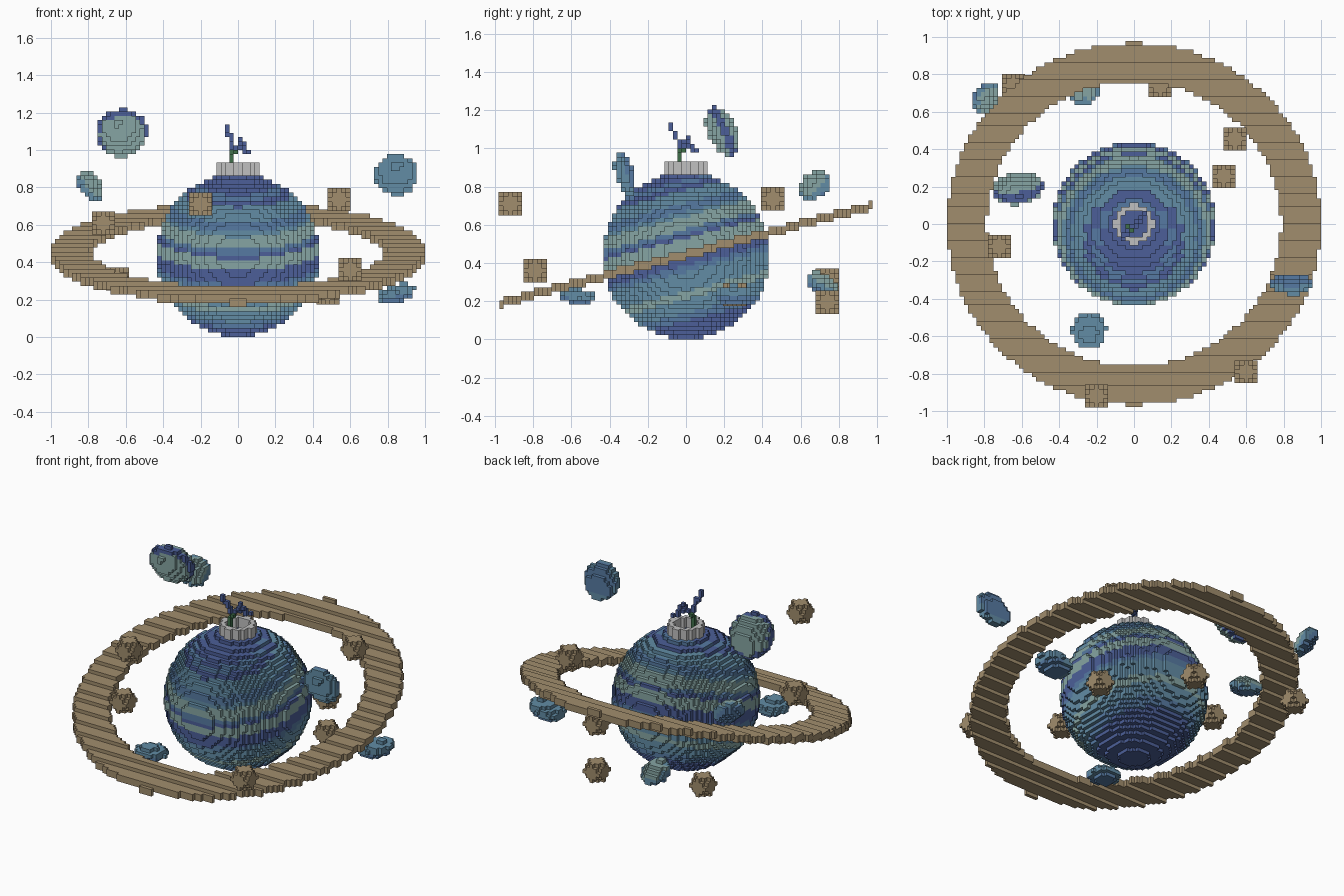
import bpy, bmesh, math
from mathutils import Vector

cube = bpy.data.objects.get("Cube")
if cube:
    bpy.data.objects.remove(cube, do_unlink=True)

V = 2 / 88                      # block size
R = 0.436                       # planet radius
C = Vector((0, 0, 0.437))       # planet centre
TILT = math.radians(14.7)
AXIS = Vector((0, -math.sin(TILT), math.cos(TILT)))


def srgb(h):
    c = [int(h[i:i + 2], 16) / 255 for i in (0, 2, 4)]
    return [(x / 12.92 if x < 0.04045 else ((x + 0.055) / 1.055) ** 2.4) for x in c] + [1]


def make_mat(name, h):
    m = bpy.data.materials.new(name)
    m.use_nodes = True
    m.diffuse_color = srgb(h)
    b = m.node_tree.nodes["Principled BSDF"]
    b.inputs["Base Color"].default_value = srgb(h)
    b.inputs["Roughness"].default_value = 0.9
    return m


MATS = [make_mat(*a) for a in (
    ("dark blue", "4C5F98"), ("mid blue", "567AA2"), ("teal blue", "628CA5"),
    ("pale green", "86A5A3"), ("sandy brown", "A18D6D"), ("light grey", "C0C0C0"),
    ("leaf green", "3F6F4A"))]
DARK, MID, TEAL, PALE, BROWN, GREY, GREEN = range(7)

SIDES = [((1, 0, 0), ((1, 0, 0), (1, 1, 0), (1, 1, 1), (1, 0, 1))),
         ((-1, 0, 0), ((0, 0, 0), (0, 0, 1), (0, 1, 1), (0, 1, 0))),
         ((0, 1, 0), ((0, 1, 0), (0, 1, 1), (1, 1, 1), (1, 1, 0))),
         ((0, -1, 0), ((0, 0, 0), (1, 0, 0), (1, 0, 1), (0, 0, 1))),
         ((0, 0, 1), ((0, 0, 1), (1, 0, 1), (1, 1, 1), (0, 1, 1))),
         ((0, 0, -1), ((0, 0, 0), (0, 1, 0), (1, 1, 0), (1, 0, 0)))]


def build(name, cells):
    """Make a mesh of the outer faces of a dict of cell -> material index."""
    bm = bmesh.new()
    verts = {}
    used = sorted(set(cells.values()))
    for (i, j, k), m in cells.items():
        for (a, b, c), corners in SIDES:
            if (i + a, j + b, k + c) in cells:
                continue
            loop = []
            for p, q, r in corners:
                key = (i + p, j + q, k + r)
                if key not in verts:
                    verts[key] = bm.verts.new(Vector(key) * V)
                loop.append(verts[key])
            bm.faces.new(loop).material_index = used.index(m)
    me = bpy.data.meshes.new(name)
    bm.to_mesh(me)
    bm.free()
    for m in used:
        me.materials.append(MATS[m])
    ob = bpy.data.objects.new(name, me)
    bpy.context.collection.objects.link(ob)
    return ob


def fill(center, half, rule):
    """Sample a rule (point -> material index or None) on the block grid."""
    lo = [math.floor((center[a] - half[a]) / V) - 1 for a in range(3)]
    hi = [math.ceil((center[a] + half[a]) / V) + 1 for a in range(3)]
    cells = {}
    for i in range(lo[0], hi[0]):
        for j in range(lo[1], hi[1]):
            for k in range(lo[2], hi[2]):
                m = rule(Vector((i + 0.5, j + 0.5, k + 0.5)) * V)
                if m is not None:
                    cells[i, j, k] = m
    return cells


# Planet with bands across its tilted axis: (lower limit, colour)
BANDS = [(0.385, DARK), (0.362, MID), (0.335, DARK), (0.27, TEAL), (0.225, MID),
         (0.20, TEAL), (0.135, PALE), (0.11, MID), (0.09, DARK), (0.025, PALE),
         (-0.05, DARK), (-0.08, MID), (-0.18, TEAL), (-0.22, PALE), (-0.29, TEAL),
         (-0.33, MID), (-9, DARK)]


def planet_rule(p):
    if (p - C).length > R:
        return None
    d = (p - C).dot(AXIS)
    return next(m for low, m in BANDS if d >= low)


build("planet", fill(C, (R, R, R), planet_rule))


# Tilted ring, two blocks thick
def ring_rule(p):
    r = math.hypot(p.x, p.y / math.cos(TILT))
    dz = p.z - 0.445 - p.y * math.tan(TILT)
    return BROWN if 0.785 < r < 1.0 and -V < dz <= V else None


build("planet_ring", fill(C, (1, 1, 0.3), ring_rule))


# Hollow collar on top of the planet
def collar_rule(p):
    r = math.hypot(p.x, p.y)
    return GREY if 0.078 < r < 0.106 and 0.83 < p.z < 0.94 else None


build("collar", fill((0, 0, 0.88), (0.12, 0.12, 0.1), collar_rule))

# Sprout growing out of the collar
stem = [(-2, -2, k) for k in range(37, 43)] + [(-2, -1, 43), (-1, -2, 43)]
leaf = [(-2, -2, 44), (-2, -2, 45), (-2, -3, 46), (-3, -3, 47), (-3, -4, 48),
        (-3, -4, 49), (-1, -1, 44), (0, -1, 45), (0, 0, 46), (1, 1, 44),
        (0, 0, 44), (1, 0, 45), (2, 2, 43), (-2, -3, 47), (1, 1, 43)]
sprout = {c: GREEN for c in stem}
sprout.update({c: DARK for c in leaf})
build("sprout", sprout)


# Flattened moons: centre, thin direction, wide radius, thin radius, colours
def moon(name, c, n, wide, thin, colours):
    c, n = Vector(c), Vector(n).normalized()

    def rule(p):
        d = (p - c).dot(n)
        flat = (p - c - d * n).length
        if (d / thin) ** 2 + (flat / wide) ** 2 > 1:
            return None
        t = d / thin
        return colours[0] if t > 0.3 else colours[1] if t > -0.3 else colours[2]

    build(name, fill(c, (wide, wide, wide), rule))


moon("moon_large", (-0.62, 0.19, 1.09), (0.12, -0.9, -0.4), 0.137, 0.075, (PALE, DARK, PALE))
moon("moon_right", (0.845, -0.32, 0.865), (0, -0.96, -0.27), 0.115, 0.05, (TEAL, TEAL, MID))
moon("moon_back_left", (-0.79, 0.675, 0.81), (0.65, -0.5, 0.57), 0.09, 0.045, (PALE, TEAL, MID))
moon("moon_low_right", (0.845, 0.25, 0.23), (-0.3, 0, 1), 0.105, 0.05, (TEAL, TEAL, MID))
moon("moon_low_front", (-0.24, -0.57, 0.225), (0, 0.1, 1), 0.095, 0.042, (TEAL, TEAL, MID))
moon("moon_low_back", (-0.28, 0.715, 0.29), (0.2, 0.5, 0.85), 0.092, 0.05, (PALE, TEAL, MID))

# Small round rocks
ROCKS = [(-0.2, -0.92, 0.71), (0.54, 0.455, 0.735), (0.6, -0.79, 0.36),
         (-0.72, -0.12, 0.61), (0.48, 0.255, 0.235), (0.14, 0.74, 0.195),
         (-0.645, 0.74, 0.31)]
for n, c in enumerate(ROCKS):
    # snap to a block centre so every rock is the same chamfered lump
    s = Vector([(math.floor(x / V) + 0.5) * V for x in c])

    def rock_rule(p, s=s):
        a = [abs(x) / V for x in p - s]
        return BROWN if max(a) < 2.5 and sum(x * x for x in a) < 8.5 else None

    rock = build(f"rock_{n + 1}", fill(s, (0.08, 0.08, 0.08), rock_rule))
    # scale about the rock's own centre and place it precisely
    rock.scale = (1.08, 1.08, 1.08)
    rock.location = Vector(c) - s * 1.08
